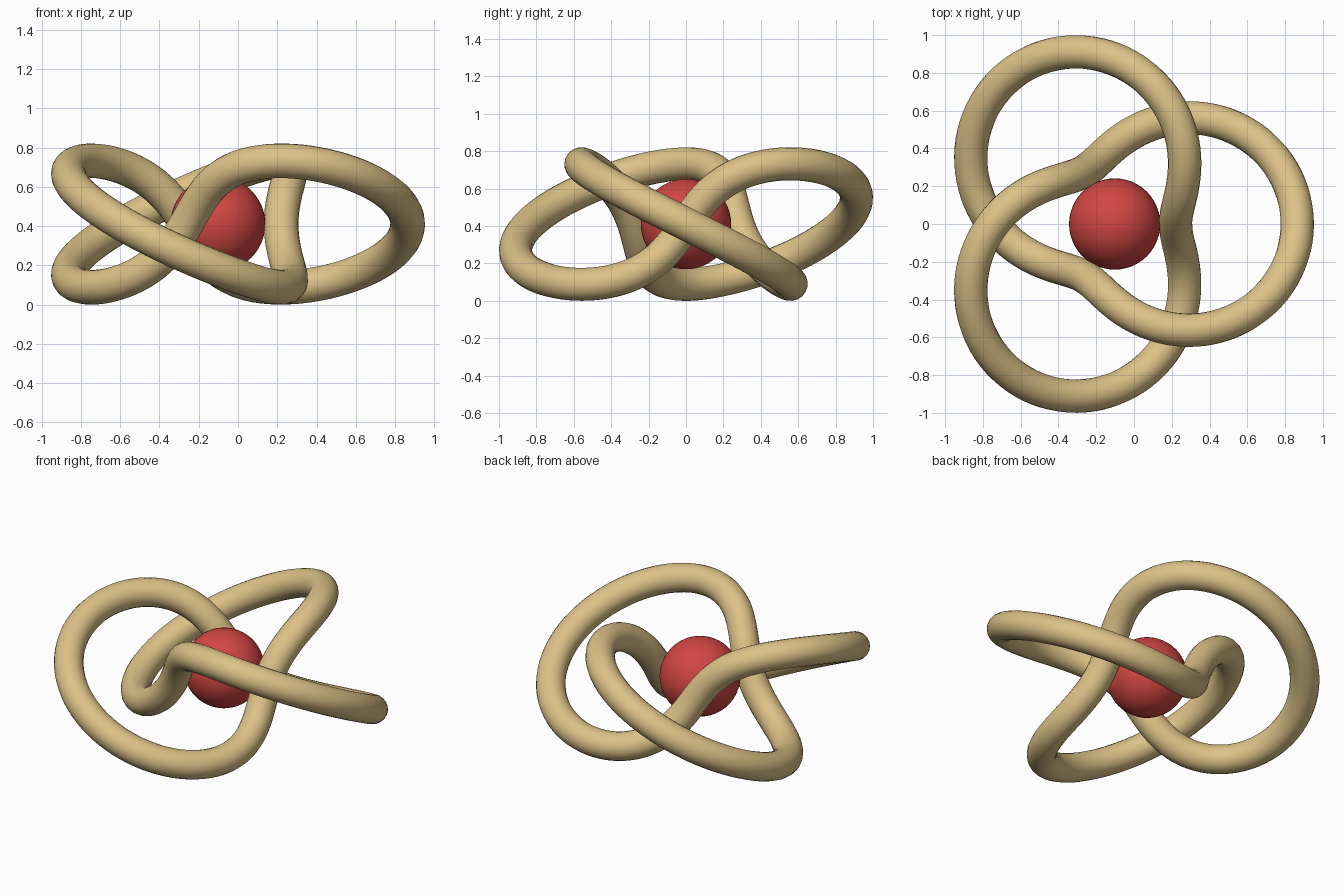
import bpy
import math

if "Cube" in bpy.data.objects:
    bpy.data.objects.remove(bpy.data.objects["Cube"])

S = 0.3222            # knot scale
TUBE = 0.0884         # tube radius
CX, CZ = -0.1023, S + TUBE   # knot centre
STEPS = 288


def material(name, rgb):
    m = bpy.data.materials.new(name)
    m.diffuse_color = (*rgb, 1.0)
    m.use_nodes = True
    m.node_tree.nodes["Principled BSDF"].inputs["Base Color"].default_value = m.diffuse_color
    return m


tan = material("tan", (0.72, 0.54, 0.245))
red = material("red", (0.64, 0.062, 0.055))

# Trefoil tube: a closed path winding round a torus, with a round bevel
curve = bpy.data.curves.new("knot_tube", "CURVE")
curve.dimensions = "3D"
curve.bevel_depth = TUBE
curve.bevel_resolution = 8
spline = curve.splines.new("POLY")
spline.points.add(STEPS - 1)
spline.use_cyclic_u = True
for i, p in enumerate(spline.points):
    t = math.tau * i / STEPS
    rad = S * (2 + math.cos(3 * t))
    p.co = (CX + rad * math.cos(2 * t), rad * math.sin(2 * t),
            CZ - S * math.sin(3 * t), 1)
spline.use_smooth = True
knot = bpy.data.objects.new("knot_tube", curve)
bpy.context.collection.objects.link(knot)
bpy.context.view_layer.objects.active = knot
knot.select_set(True)
bpy.ops.object.convert(target="MESH")
knot = bpy.context.object
knot.data.materials.clear()
knot.data.materials.append(tan)
bpy.ops.object.shade_smooth()

# Ball held in the middle of the knot
bpy.ops.mesh.primitive_uv_sphere_add(segments=48, ring_count=24, radius=0.2415,
                                     location=(CX, 0, CZ))
ball = bpy.context.object
ball.name = "centre_ball"
ball.data.materials.append(red)
bpy.ops.object.shade_smooth()
